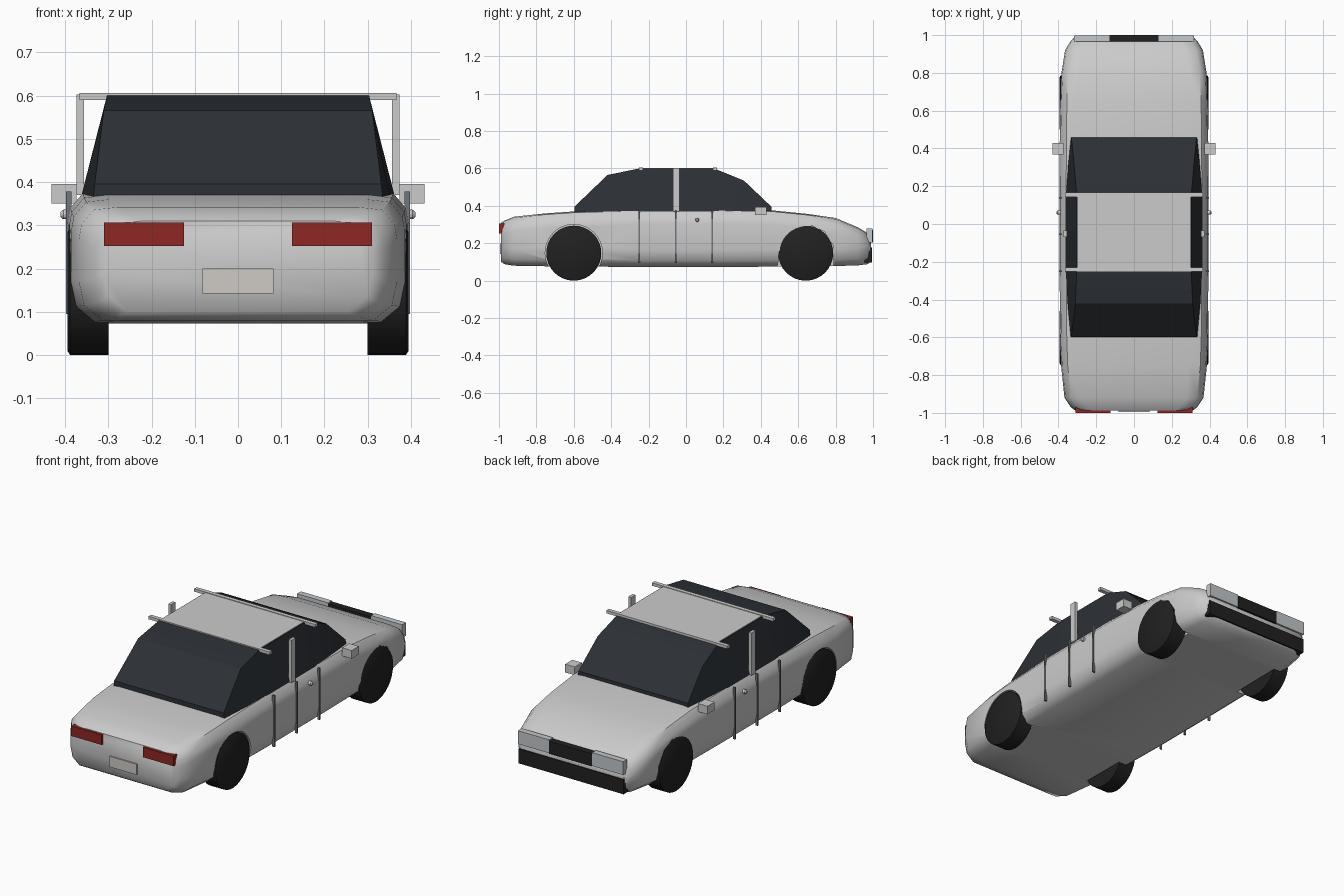
import bpy, bmesh, math

if "Cube" in bpy.data.objects:
    bpy.data.objects.remove(bpy.data.objects["Cube"])


def material(name, rgb):
    m = bpy.data.materials.new(name)
    m.diffuse_color = (*rgb, 1)
    m.use_nodes = True
    m.node_tree.nodes["Principled BSDF"].inputs["Base Color"].default_value = m.diffuse_color
    return m


GLASS = material("dark_glass", (0.025, 0.03, 0.037))
RUBBER = material("rubber", (0.015, 0.015, 0.016))
RED = material("red_lamp", (0.27, 0.02, 0.018))
LAMP = material("clear_lamp", (0.55, 0.58, 0.6))
PLATE = material("plate", (0.62, 0.6, 0.56))
TRIM = material("trim", (0.17, 0.18, 0.2))


def finish(name, bm, mat=None, smooth=None):
    bmesh.ops.recalc_face_normals(bm, faces=bm.faces)
    me = bpy.data.meshes.new(name)
    bm.to_mesh(me)
    bm.free()
    ob = bpy.data.objects.new(name, me)
    bpy.context.collection.objects.link(ob)
    if mat:
        me.materials.append(mat)
    if smooth:
        bpy.ops.object.select_all(action='DESELECT')
        ob.select_set(True)
        bpy.context.view_layer.objects.active = ob
        bpy.ops.object.shade_smooth_by_angle(angle=math.radians(smooth))
    return ob


def loft(name, rings, mat=None, smooth=None):
    bm = bmesh.new()
    loops = [[bm.verts.new(p) for p in r] for r in rings]
    n = len(loops[0])
    for a, b in zip(loops, loops[1:]):
        for i in range(n):
            j = (i + 1) % n
            bm.faces.new((a[i], a[j], b[j], b[i]))
    bm.faces.new(loops[0])
    bm.faces.new(loops[-1])
    return finish(name, bm, mat, smooth)


def box(name, x, y, z, mat=None):
    return loft(name, [[(a, y[0], z[0]), (a, y[1], z[0]), (a, y[1], z[1]), (a, y[0], z[1])]
                       for a in x], mat)


def pair(name, x, y, z, mat=None):
    box("right_" + name, x, y, z, mat)
    box("left_" + name, (-x[1], -x[0]), y, z, mat)


def circle(cy, cz, r, n=32):
    return [(cy + r * math.cos(2 * math.pi * i / n), cz + r * math.sin(2 * math.pi * i / n))
            for i in range(n)]


# Lower body: chamfered sections (y, half width, bottom, top)
stations = [(-0.988, 0.31, 0.10, 0.31), (-0.97, 0.335, 0.088, 0.322), (-0.92, 0.368, 0.08, 0.342),
            (-0.75, 0.386, 0.077, 0.36), (-0.6, 0.391, 0.076, 0.37), (-0.25, 0.394, 0.073, 0.38),
            (0.2, 0.394, 0.073, 0.38), (0.46, 0.393, 0.075, 0.376), (0.65, 0.39, 0.077, 0.357),
            (0.80, 0.384, 0.078, 0.335), (0.92, 0.365, 0.082, 0.285), (0.97, 0.335, 0.088, 0.255),
            (0.988, 0.315, 0.10, 0.225)]
rings = []
for y, w, b, t in stations:
    half = [(w - 0.055, b), (w - 0.012, b + 0.035), (w, b + 0.09), (w, t - 0.075),
            (w - 0.006, t - 0.04), (w - 0.035, t - 0.006), (w - 0.09, t)]
    rings.append([(x, y, z) for x, z in half] + [(-x, y, z) for x, z in reversed(half)])
body = loft("body", rings)

# Wheel arches cut into the body
rear_arch = circle(-0.6, 0.148, 0.153)
front_arch = [(0.485, 0), (0.49, 0.08), (0.51, 0.19), (0.59, 0.23), (0.66, 0.25), (0.67, 0.295),
              (0.74, 0.262), (0.785, 0.19), (0.79, 0.08), (0.79, 0)]
for profile in (rear_arch, front_arch):
    for s in (-1, 1):
        cutter = loft("arch_cutter", [[(s * x, y, z) for y, z in profile] for x in (0.29, 0.5)])
        cutter.hide_render = True
        mod = body.modifiers.new("arch", 'BOOLEAN')
        mod.operation = 'DIFFERENCE'
        mod.solver = 'EXACT'
        mod.object = cutter
        bpy.context.view_layer.objects.active = body
        bpy.ops.object.modifier_apply(modifier=mod.name)
        bpy.data.objects.remove(cutter)
bpy.ops.object.select_all(action='DESELECT')
body.select_set(True)
bpy.context.view_layer.objects.active = body
bpy.ops.object.shade_smooth_by_angle(angle=math.radians(40))

# Wheels with slightly rounded outer shoulders
for label, cy in (("rear", -0.6), ("front", 0.64)):
    for side, s in (("left", -1), ("right", 1)):
        loft(f"{label}_{side}_wheel",
             [[(s * x, y, z) for y, z in circle(cy, 0.147, r)]
              for x, r in ((0.30, 0.147), (0.388, 0.147), (0.394, 0.138))], RUBBER, 35)

# Glass cabin, narrowing towards the roof
rings = []
for y, w, t in ((-0.597, 0.335, 0.395), (-0.42, 0.352, 0.565), (-0.25, 0.363, 0.6),
                (0.15, 0.363, 0.6), (0.31, 0.35, 0.535), (0.457, 0.335, 0.395)):
    wt = w + (0.303 - w) * (t - 0.37) / 0.23
    rings.append([(-w, y, 0.365), (w, y, 0.365), (wt, y, t), (-wt, y, t)])
loft("cabin_glass", rings, GLASS, 30)
box("roof_panel", (-0.298, 0.298), (-0.24, 0.15), (0.59, 0.603))

# Roof bars, pillars, mirrors
for label, y in (("rear", -0.24), ("front", 0.155)):
    box(label + "_roof_bar", (-0.366, 0.366), (y - 0.011, y + 0.011), (0.59, 0.606))
pair("pillar", (0.356, 0.373), (-0.07, -0.034), (0.37, 0.603))
pair("mirror", (0.373, 0.431), (0.368, 0.43), (0.35, 0.395))

# Door seams and handles
for i, y in enumerate((-0.25, -0.055, 0.14)):
    pair(f"door_seam_{i + 1}", (0.385, 0.398), (y - 0.004, y + 0.004), (0.095, 0.378), TRIM)
for side, s in (("left", -1), ("right", 1)):
    loft(side + "_door_knob", [[(s * x, y, z) for y, z in circle(0.06, 0.325, r, 12)]
                               for x, r in ((0.38, 0.011), (0.404, 0.011), (0.41, 0.006))])

# Tail: lamps and plate
pair("tail_lamp", (0.125, 0.31), (-1.0, -0.965), (0.252, 0.307), RED)
box("number_plate", (-0.082, 0.082), (-0.995, -0.97), (0.142, 0.2), PLATE)

# Nose: lamps, grille and bumper
pair("headlamp", (0.13, 0.318), (0.965, 0.998), (0.205, 0.278), LAMP)
box("grille", (-0.13, 0.13), (0.965, 1.0), (0.203, 0.272), RUBBER)
box("bumper", (-0.318, 0.318), (0.955, 0.994), (0.098, 0.178), RUBBER)
